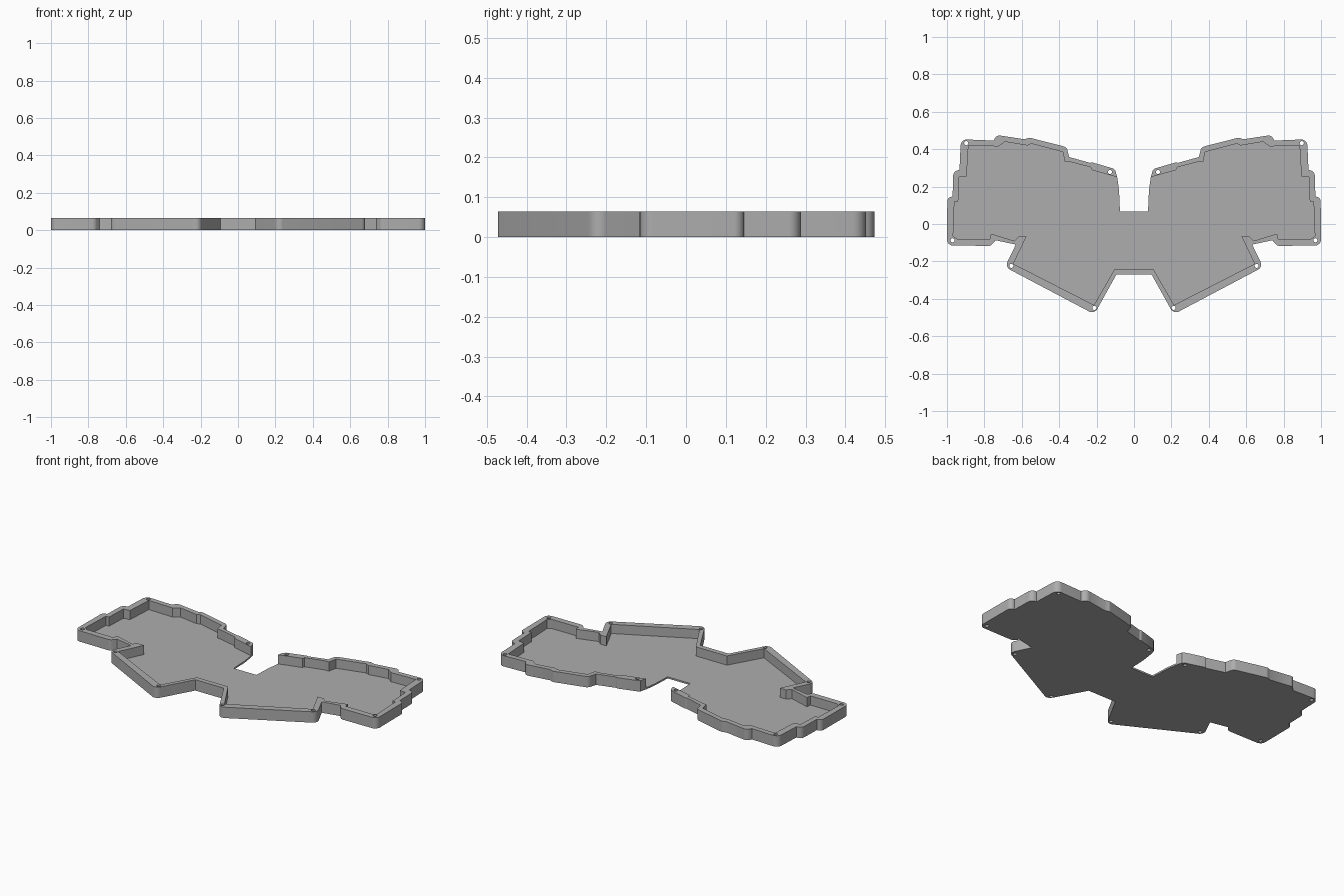
import bpy, bmesh, math
from mathutils import Vector

HEIGHT = 0.065
FLOOR = 0.01
HOLE_RADIUS = 0.011

default_cube = bpy.data.objects.get("Cube")
if default_cube:
    bpy.data.objects.remove(default_cube, do_unlink=True)

grey = bpy.data.materials.new("plain grey")
grey.use_nodes = True
grey.diffuse_color = (0.42, 0.42, 0.42, 1)
grey.node_tree.nodes["Principled BSDF"].inputs["Base Color"].default_value = grey.diffuse_color

# Open rear notch, where the floor has no rim
notch_half = [(.075, .067), (.08, .18)]

# Left half of the outer wall: x, y and corner radius, from rim tip to front
outer_half = [
    (.09, .251, 0), (.1, .287, 0), (.112, .297, 0),
    (.225, .33, 0), (.235, .327, 0), (.347, .358, 0), (.36, .411, .03),
    (.56, .462, .025), (.585, .453, 0), (.735, .476, .03), (.75, .446, 0),
    (.926, .453, .034), (.933, .288, 0), (.966, .286, .03), (.97, .146, 0),
    (.998, .146, .025), (1, -.115, .032), (.765, -.117, .03), (.74, -.087, 0),
    (.632, -.11, 0), (.69, -.23, .032), (.212, -.4825, .032), (.094, -.27, 0),
]

# Left half of the inner wall, starting at the same rim tip
inner_half = [
    (.09, .251), (.225, .288), (.23, .303), (.345, .333), (.37, .333),
    (.38, .385), (.55, .43), (.57, .42), (.69, .44), (.725, .415),
    (.885, .42), (.895, .255), (.935, .25), (.94, .12), (.96, .12),
    (.967, -.065), (.945, -.08), (.77, -.08), (.765, -.052), (.64, -.09),
    (.615, -.067), (.575, -.067), (.645, -.213), (.214, -.433), (.103, -.24),
]

screw_positions = [(.128, .278), (.897, .432), (.97, -.087), (.656, -.224), (.212, -.448)]


def fillet(points, steps=8):
    """Round the corners that carry a radius with tangent arcs."""
    path = []
    for i, (x, y, radius) in enumerate(points):
        corner = Vector((x, y))
        if not radius:
            path.append((x, y))
            continue
        before = (Vector(points[i - 1][:2]) - corner).normalized()
        after = (Vector(points[i + 1][:2]) - corner).normalized()
        half = before.angle(after) / 2
        reach = radius / math.tan(half)
        centre = corner + (before + after).normalized() * radius / math.sin(half)
        start = corner + before * reach - centre
        end = corner + after * reach - centre
        for k in range(steps + 1):
            blend = start.lerp(end, k / steps).normalized() * radius
            path.append(tuple(centre + blend))
    return path


def mirrored(half):
    """Continue a half outline with its reflection across the centre line."""
    return list(half) + [(-x, y) for x, y in reversed(half)]


def add_cap(bm, loops, z):
    """Fill a flat face bounded by the first loop, with the others as holes."""
    edges = []
    for loop in loops:
        verts = [bm.verts.new((x, y, z)) for x, y in loop]
        edges += [bm.edges.new((verts[i - 1], verts[i])) for i in range(len(verts))]
    bmesh.ops.triangle_fill(bm, edges=edges, use_beauty=True, normal=(0, 0, 1))


def add_wall(bm, path, bottom, top, closed=False):
    """Raise an upright strip of faces along a path."""
    low = [bm.verts.new((x, y, bottom)) for x, y in path]
    high = [bm.verts.new((x, y, top)) for x, y in path]
    for i in range(0 if closed else 1, len(path)):
        bm.faces.new((low[i - 1], low[i], high[i], high[i - 1]))


outer = mirrored(fillet(outer_half))
inner = mirrored(inner_half)
notch = mirrored(inner_half[:1] + notch_half[::-1])
holes = [[(side * x + HOLE_RADIUS * math.cos(math.tau * k / 20),
           y + HOLE_RADIUS * math.sin(math.tau * k / 20)) for k in range(20)]
         for side in (-1, 1) for x, y in screw_positions]

bm = bmesh.new()

# Underside, floor inside the rim, and top of the rim
add_cap(bm, [outer + notch[-2:0:-1]] + holes, 0)
add_cap(bm, [inner + notch[-2:0:-1]], FLOOR)
add_cap(bm, [outer + inner[-2:0:-1]] + holes, HEIGHT)

# Outer wall, inner wall, thin notch edge and screw holes
add_wall(bm, outer, 0, FLOOR)
add_wall(bm, outer, FLOOR, HEIGHT)
add_wall(bm, inner, FLOOR, HEIGHT)
add_wall(bm, notch, 0, FLOOR)
for hole in holes:
    add_wall(bm, hole, 0, HEIGHT, closed=True)

bmesh.ops.remove_doubles(bm, verts=bm.verts, dist=0.0001)
bmesh.ops.recalc_face_normals(bm, faces=bm.faces)
mesh = bpy.data.meshes.new("case_tray")
bm.to_mesh(mesh)
bm.free()
mesh.materials.append(grey)
tray = bpy.data.objects.new("case_tray", mesh)
bpy.context.collection.objects.link(tray)

# Smooth rounded corners, crisp creases
bpy.ops.object.select_all(action="DESELECT")
tray.select_set(True)
bpy.context.view_layer.objects.active = tray
bpy.ops.object.shade_smooth_by_angle(angle=math.radians(30))
